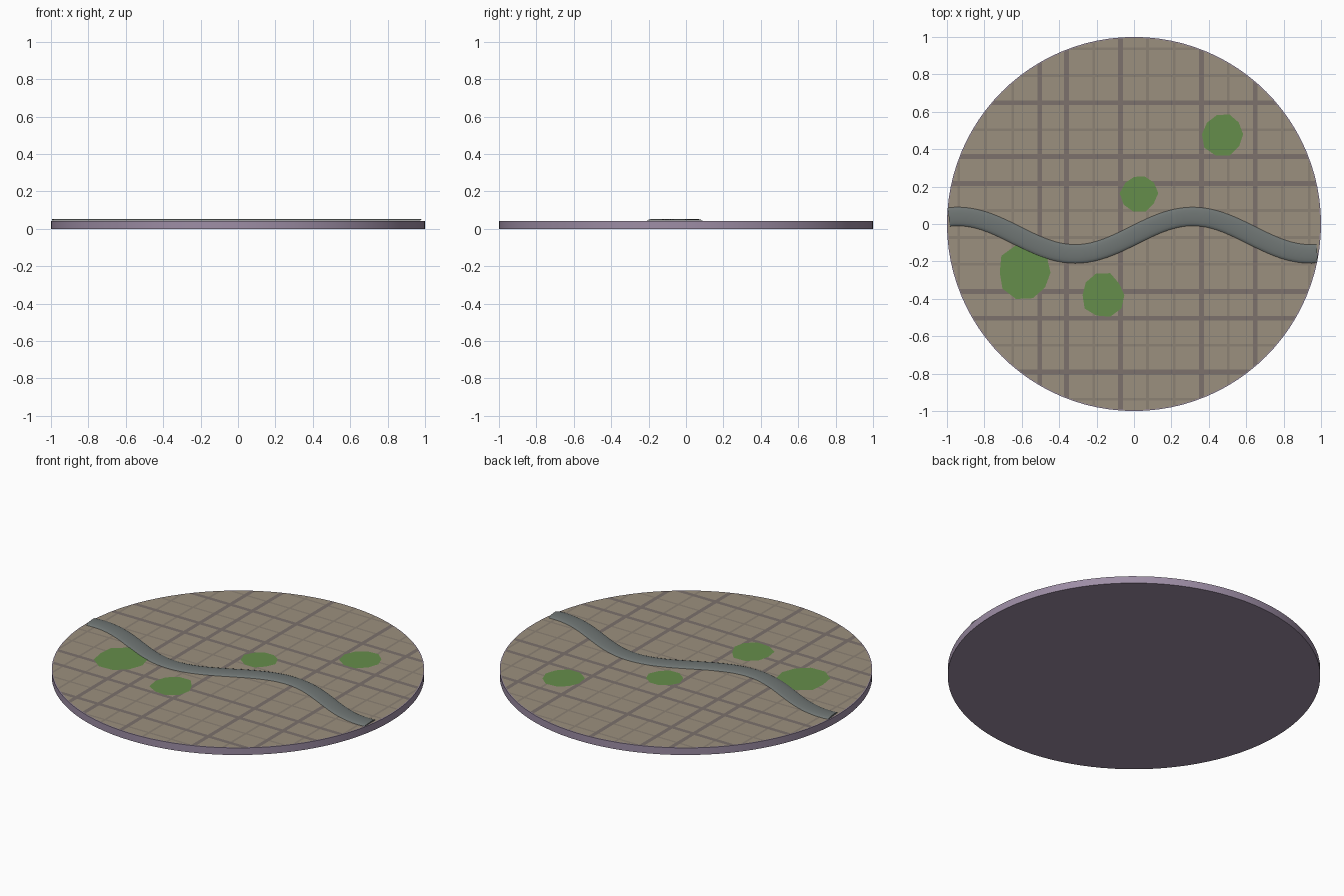
import bpy, bmesh, math, random
from mathutils import Vector

if "Cube" in bpy.data.objects:
    bpy.data.objects.remove(bpy.data.objects["Cube"])

random.seed(4)
TOP = 0.042


def material(name, rgb):
    m = bpy.data.materials.new(name)
    m.diffuse_color = (*rgb, 1)
    m.use_nodes = True
    m.node_tree.nodes["Principled BSDF"].inputs["Base Color"].default_value = m.diffuse_color
    return m


def finish(bm, name, mats, smooth=None):
    mesh = bpy.data.meshes.new(name)
    bm.normal_update()
    bm.to_mesh(mesh)
    bm.free()
    obj = bpy.data.objects.new(name, mesh)
    bpy.context.collection.objects.link(obj)
    for m in mats:
        mesh.materials.append(m)
    if smooth:
        bpy.ops.object.select_all(action='DESELECT')
        obj.select_set(True)
        bpy.context.view_layer.objects.active = obj
        bpy.ops.object.shade_smooth_by_angle(angle=math.radians(smooth))
    return obj


mauve = material("base_mauve", (0.34, 0.27, 0.38))
earth = material("earth", (0.33, 0.28, 0.21))
road = material("main_road", (0.20, 0.165, 0.15))
lane = material("side_lane", (0.26, 0.22, 0.175))
water = material("river_grey", (0.16, 0.18, 0.175))
grass = material("park_green", (0.13, 0.27, 0.07))

# Round base slab
bm = bmesh.new()
bmesh.ops.create_cone(bm, cap_ends=True, segments=96, radius1=1, radius2=1, depth=TOP)
bmesh.ops.translate(bm, verts=bm.verts, vec=(0, 0, TOP / 2))
finish(bm, "base_disc", [mauve], 40)

# Ground sheet, cut into a street grid and coloured by street type
STEP = 0.144
strong = {0: {-0.52, -0.37, -0.08, 0.35, 0.64},
          1: {0.65, 0.36, 0.21, -0.36, -0.51, -0.80}}
streets = []
for axis in (0, 1):
    for k in range(-7, 7):
        pos = STEP * (k + 0.5)
        main = any(abs(pos - s) < 0.03 for s in strong[axis])
        streets.append((axis, pos, 0.013 if main else 0.007, main))

bm = bmesh.new()
bmesh.ops.create_circle(bm, cap_ends=True, segments=96, radius=0.995)
for axis, pos, half, main in streets:
    normal = Vector((1, 0, 0)) if axis == 0 else Vector((0, 1, 0))
    for edge in (pos - half, pos + half):
        bmesh.ops.bisect_plane(bm, geom=bm.verts[:] + bm.edges[:] + bm.faces[:],
                               plane_co=normal * edge, plane_no=normal)
for f in bm.faces:
    c = f.calc_center_median()
    hits = [main for axis, pos, half, main in streets if abs(c[axis] - pos) < half]
    f.material_index = 0 if not hits else (1 if any(hits) else 2)
bmesh.ops.translate(bm, verts=bm.verts, vec=(0, 0, TOP + 0.001))
finish(bm, "city_ground", [earth, road, lane])

# Green parks: irregular flat patches
parks = [(0.475, 0.48, 0.115), (0.03, 0.165, 0.10),
         (-0.585, -0.26, 0.145), (-0.165, -0.38, 0.115)]
for i, (x, y, r) in enumerate(parks):
    bm = bmesh.new()
    n = 10
    ring = []
    for k in range(n):
        a = math.tau * k / n
        q = r * random.uniform(0.9, 1.08)
        ring.append(bm.verts.new((x + q * math.cos(a), y + q * math.sin(a), TOP + 0.002)))
    bm.faces.new(ring)
    finish(bm, f"park_{i + 1}", [grass])

# Winding river: low arched ribbon following a sine wave
bm = bmesh.new()
N, M, HALF = 64, 8, 0.05
rows = []
for i in range(N + 1):
    x = -0.99 + 1.97 * i / N
    y = -0.06 + 0.1 * math.sin(5 * x)
    side = Vector((-0.5 * math.cos(5 * x), 1, 0)).normalized()
    row = []
    for j in range(M + 1):
        a = math.pi * j / M
        p = Vector((x, y, TOP + 0.001 + 0.01 * math.sin(a))) - side * HALF * math.cos(a)
        flat = math.hypot(p.x, p.y)
        if flat > 0.997:
            p.x *= 0.997 / flat
            p.y *= 0.997 / flat
        row.append(bm.verts.new(p))
    rows.append(row)
for a, b in zip(rows, rows[1:]):
    for j in range(M):
        bm.faces.new((a[j], b[j], b[j + 1], a[j + 1]))
bm.faces.new(rows[0])
bm.faces.new(rows[-1][::-1])
finish(bm, "river", [water], 60)
